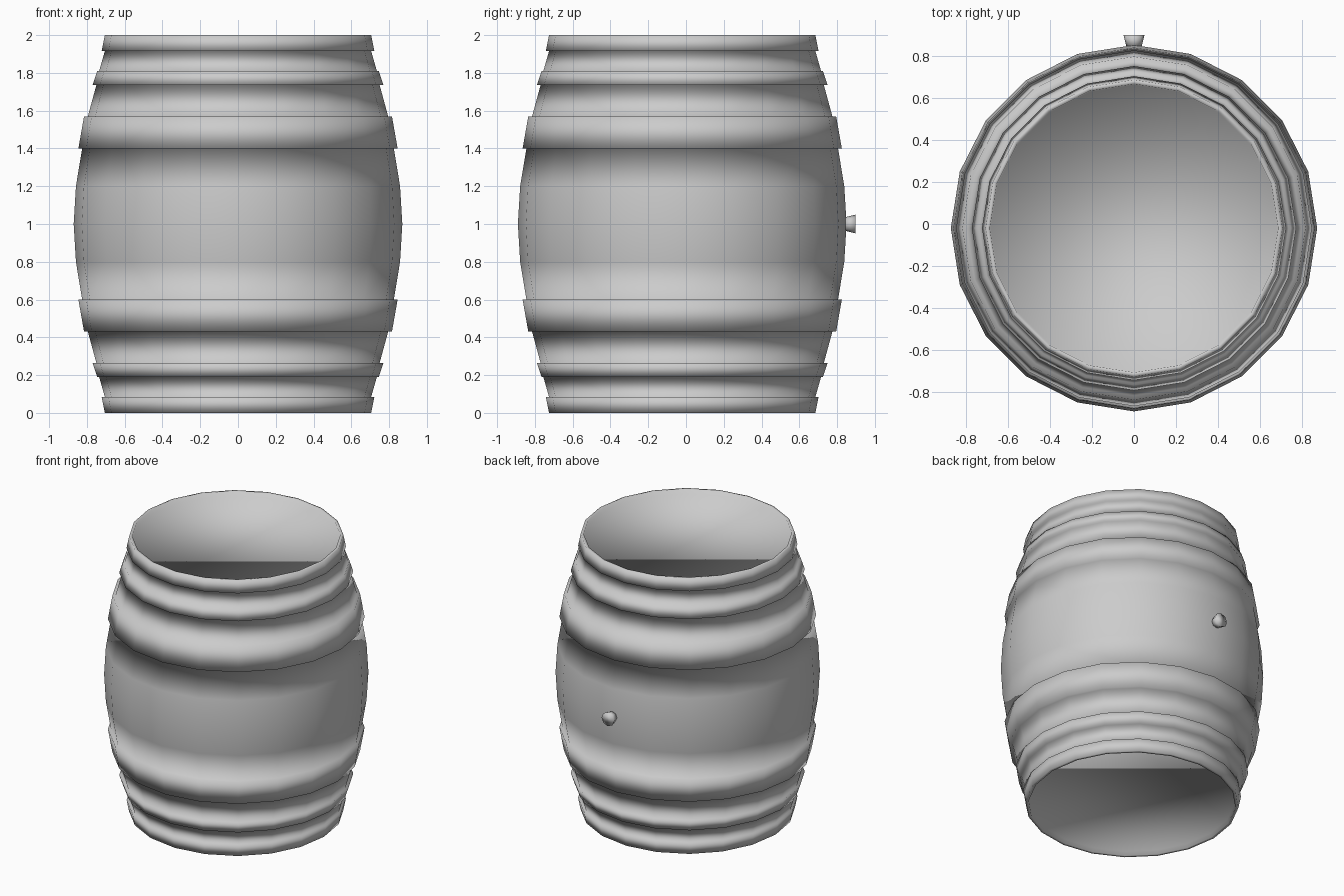
import bpy, bmesh, math
from mathutils import Vector, Matrix

cube = bpy.data.objects.get("Cube")
if cube:
    bpy.data.objects.remove(cube, do_unlink=True)

grey = bpy.data.materials.new("plain grey")
grey.use_nodes = True
grey.diffuse_color = (0.6, 0.6, 0.6, 1)
grey.node_tree.nodes["Principled BSDF"].inputs["Base Color"].default_value = grey.diffuse_color


def lathe(name, profile, sides, matrix):
    """Spin (radius, height) points about z, closing both ends with one face."""
    bm = bmesh.new()
    rings = []
    for r, z in profile:
        angles = [math.tau * i / sides for i in range(sides)]
        rings.append([bm.verts.new((r * math.cos(a), r * math.sin(a), z)) for a in angles])
    for low, high in zip(rings, rings[1:]):
        for i in range(sides):
            j = (i + 1) % sides
            bm.faces.new((low[i], low[j], high[j], high[i]))
    bm.faces.new(rings[0][::-1])
    bm.faces.new(rings[-1])
    for face in bm.faces:
        face.smooth = True
    bm.transform(matrix)
    mesh = bpy.data.meshes.new(name)
    bm.to_mesh(mesh)
    bm.free()
    mesh.materials.append(grey)
    obj = bpy.data.objects.new(name, mesh)
    bpy.context.collection.objects.link(obj)
    return obj


# Upper half: bulging staves, three stepped hoops, rim and recessed lid
upper = [
    (0.858, 0.2), (0.825, 0.4),
    (0.845, 0.4), (0.815, 0.57), (0.795, 0.57),
    (0.75, 0.735), (0.77, 0.735), (0.745, 0.81), (0.735, 0.81),
    (0.705, 0.915), (0.722, 0.915), (0.705, 1.0),
    (0.685, 1.0), (0.68, 0.97),
]
lower = [(r, -z) for r, z in reversed(upper)]
lathe("barrel", lower + [(0.87, 0)] + upper, 20, Matrix.Translation((0, -0.02, 1)))

# Tapered bung on the back
lathe("bung", [(0.035, 0), (0.05, 0.06)], 8,
      Matrix.Translation((0, 0.838, 1)) @ Matrix.Rotation(-math.pi / 2, 4, "X"))
